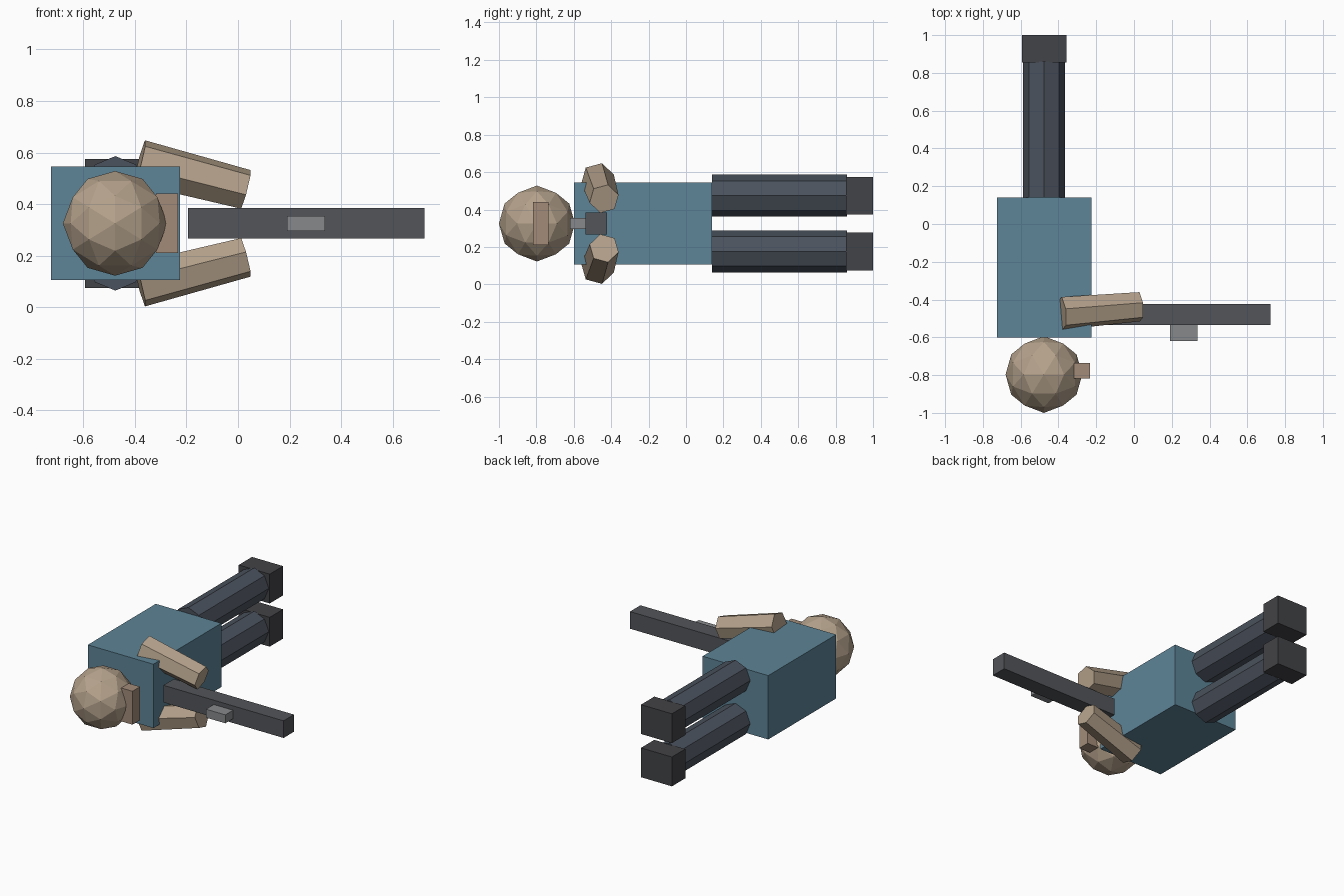
import bpy, bmesh, math
from mathutils import Vector

if "Cube" in bpy.data.objects:
    bpy.data.objects.remove(bpy.data.objects["Cube"])

MID = 0.325                      # height of the figure's symmetry plane
UP = Vector((0, -1, 0))          # head direction of the lying figure


def material(name, rgb):
    m = bpy.data.materials.new(name)
    m.diffuse_color = (*rgb, 1)
    m.use_nodes = True
    m.node_tree.nodes["Principled BSDF"].inputs["Base Color"].default_value = m.diffuse_color
    return m


CLOTH = material("blue_cloth", (0.11, 0.23, 0.31))
SKIN = material("skin", (0.46, 0.36, 0.26))
VISOR = material("dark_skin", (0.36, 0.26, 0.19))
TROUSER = material("trousers", (0.07, 0.085, 0.11))
BOOT = material("boots", (0.055, 0.056, 0.063))
METAL = material("dark_metal", (0.085, 0.09, 0.1))
LIGHT = material("light_metal", (0.24, 0.25, 0.26))


def finish(name, bm, mat):
    bmesh.ops.recalc_face_normals(bm, faces=bm.faces)
    me = bpy.data.meshes.new(name)
    bm.to_mesh(me)
    bm.free()
    me.materials.append(mat)
    ob = bpy.data.objects.new(name, me)
    bpy.context.collection.objects.link(ob)
    return ob


def box(name, lo, hi, mat):
    lo, hi = Vector(lo), Vector(hi)
    bm = bmesh.new()
    bmesh.ops.create_cube(bm, size=1)
    for v in bm.verts:
        v.co = (lo + hi) / 2 + v.co * (hi - lo)
    return finish(name, bm, mat)


def limb(name, a, b, r1, r2, sides, mat):
    """Tapered prism between two points."""
    a, b = Vector(a), Vector(b)
    q = UP.rotation_difference((b - a).normalized())
    bm = bmesh.new()
    rings = []
    for p, r in ((a, r1), (b, r2)):
        angles = [2 * math.pi * i / sides for i in range(sides)]
        rings.append([bm.verts.new(p + q @ Vector((r * math.cos(t), 0, r * math.sin(t))))
                      for t in angles])
        bm.faces.new(rings[-1])
    for i in range(sides):
        j = (i + 1) % sides
        bm.faces.new((rings[0][i], rings[0][j], rings[1][j], rings[1][i]))
    return finish(name, bm, mat)


# torso
box("torso", (-0.725, -0.60, MID - 0.22), (-0.225, 0.14, MID + 0.22), CLOTH)

# head
bm = bmesh.new()
bmesh.ops.create_icosphere(bm, subdivisions=2, radius=0.203)
head = finish("head", bm, SKIN)
head.location = (-0.477, -0.797, MID)
head.rotation_euler = (0, -math.radians(31.717), 0)

# face plate
box("face_plate", (-0.318, -0.818, MID - 0.115), (-0.232, -0.735, MID + 0.115), VISOR)

# paired limbs, mirrored about the symmetry plane
for side, s in (("left", 1), ("right", -1)):
    z = MID + s * 0.149
    limb(side + "_leg", (-0.476, 0.14, z), (-0.476, 0.86, z), 0.112, 0.112, 8, TROUSER)
    box(side + "_boot", (-0.593, 0.855, z - 0.101), (-0.357, 1.0, z + 0.101), BOOT)
    limb(side + "_arm", (-0.381, -0.473, MID + s * 0.238),
         (0.03, -0.438, MID + s * 0.132), 0.09, 0.08, 6, SKIN)

# rifle
box("rifle_body", (-0.194, -0.536, MID - 0.059), (0.723, -0.423, MID + 0.059), METAL)
box("rifle_sight", (0.19, -0.62, MID - 0.029), (0.337, -0.53, MID + 0.029), LIGHT)
